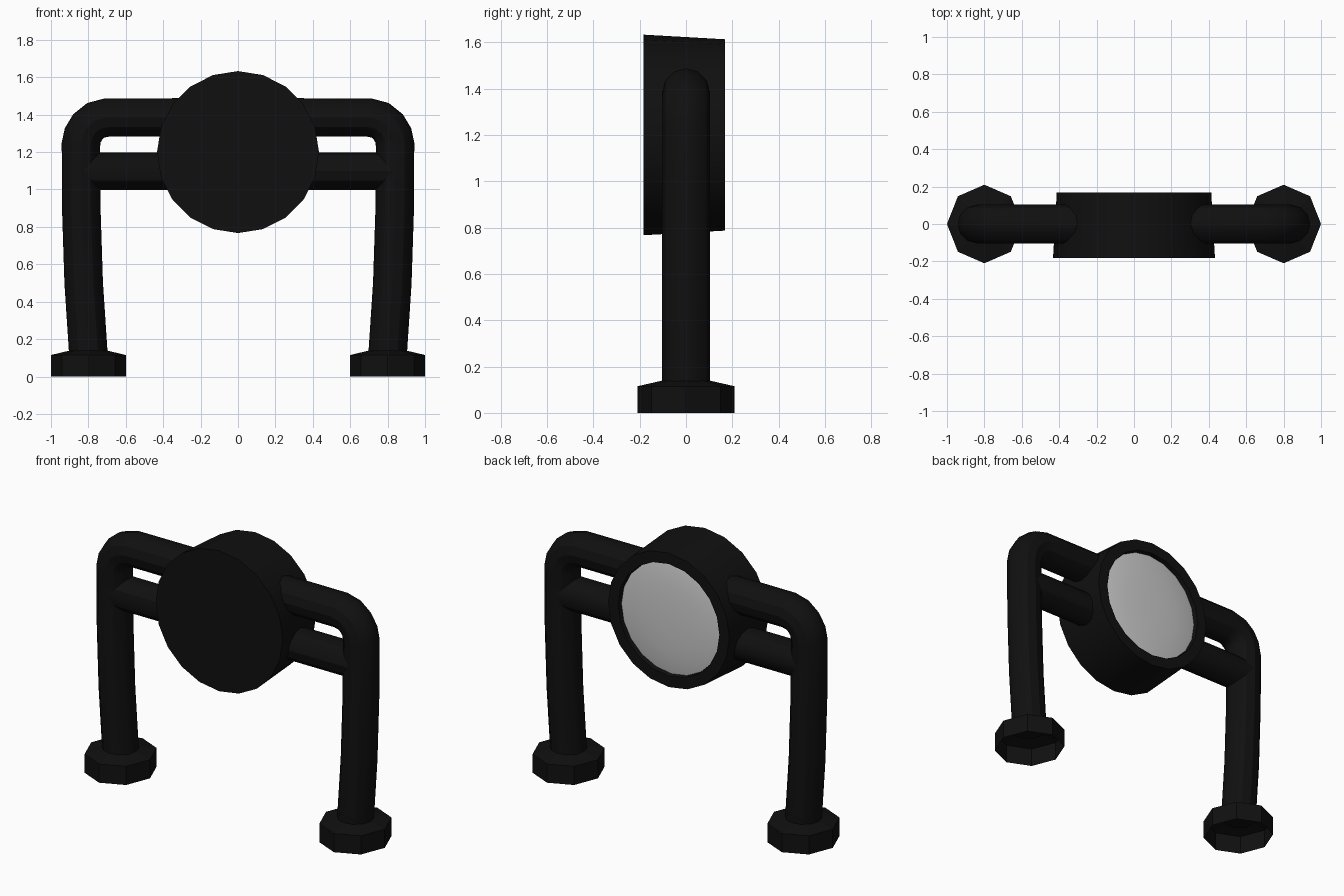
import bpy, bmesh, math

if "Cube" in bpy.data.objects:
    bpy.data.objects.remove(bpy.data.objects["Cube"])


def material(name, v):
    m = bpy.data.materials.new(name)
    m.diffuse_color = (v, v, v, 1)
    m.use_nodes = True
    m.node_tree.nodes["Principled BSDF"].inputs["Base Color"].default_value = m.diffuse_color
    return m


black = material("black", 0.005)
light_grey = material("light_grey", 0.6)


def finish(obj, mat, smooth):
    obj.data.materials.append(mat)
    bpy.ops.object.select_all(action='DESELECT')
    obj.select_set(True)
    bpy.context.view_layer.objects.active = obj
    if smooth:
        bpy.ops.object.shade_smooth_by_angle(angle=math.radians(30))


def lathe(name, profile, sides, mat, loc, along_y=False, scale_x=1.0, smooth=True):
    """Revolve (radius, height) points around z, or around y."""
    bm = bmesh.new()
    rings = []
    for r, h in profile:
        ring = []
        for i in range(1 if r == 0 else sides):
            a = 2 * math.pi * i / sides
            u, v = r * math.cos(a), r * math.sin(a)
            ring.append(bm.verts.new((u, h, v) if along_y else (u * scale_x, v, h)))
        rings.append(ring)
    for a, b in zip(rings, rings[1:]):
        for i in range(sides):
            j = (i + 1) % sides
            loop = [a[i % len(a)], a[j % len(a)], b[j % len(b)], b[i % len(b)]]
            f = bm.faces.new(list(dict.fromkeys(loop)))
            if along_y:
                f.normal_flip()
    mesh = bpy.data.meshes.new(name)
    bm.to_mesh(mesh)
    bm.free()
    obj = bpy.data.objects.new(name, mesh)
    obj.location = loc
    bpy.context.collection.objects.link(obj)
    finish(obj, mat, smooth)
    return obj


def tube(name, points, radius, mat):
    """Sweep a round section along a polyline and turn it into a mesh."""
    cu = bpy.data.curves.new(name, 'CURVE')
    cu.dimensions = '3D'
    cu.bevel_depth = radius
    cu.bevel_resolution = 4
    cu.use_fill_caps = True
    sp = cu.splines.new('POLY')
    sp.points.add(len(points) - 1)
    for p, (x, z) in zip(sp.points, points):
        p.co = (x, 0, z, 1)
    obj = bpy.data.objects.new(name, cu)
    bpy.context.collection.objects.link(obj)
    bpy.ops.object.select_all(action='DESELECT')
    obj.select_set(True)
    bpy.context.view_layer.objects.active = obj
    bpy.ops.object.convert(target='MESH')
    finish(bpy.context.object, mat, True)


# Lamp drum, slightly tapered towards the back, with a rim
lathe("lamp_housing",
      [(0, -0.183), (0.433, -0.183), (0.413, 0.168), (0.345, 0.168), (0.34, 0.13), (0, 0.13)],
      20, black, (0, 0, 1.2), along_y=True)

# Lens set into the back of the drum
lathe("lens", [(0.343, 0.14), (0.3, 0.148), (0.2, 0.157), (0.1, 0.161), (0, 0.162)],
      20, light_grey, (0, 0, 1.2), along_y=True)

LEG = [(0.80, 0.12), (0.825, 0.5), (0.838, 0.9), (0.84, 1.24), (0.83, 1.29),
       (0.803, 1.335), (0.76, 1.37), (0.70, 1.385), (0.25, 1.385)]

for side, s in (("left", -1), ("right", 1)):
    # Bent leg and upper bar in one tube
    tube(side + "_leg", [(s * x, z) for x, z in LEG], 0.103, black)
    # Lower cross bar
    tube(side + "_lower_bar", [(s * 0.84, 1.098), (s * 0.25, 1.098)], 0.1, black)
    # Eight-sided foot, open underneath
    lathe(side + "_foot", [(0.21, 0), (0.21, 0.115), (0.1, 0.14), (0, 0.14)],
          8, black, (s * 0.8, 0, 0), scale_x=0.2 / 0.21, smooth=False)
